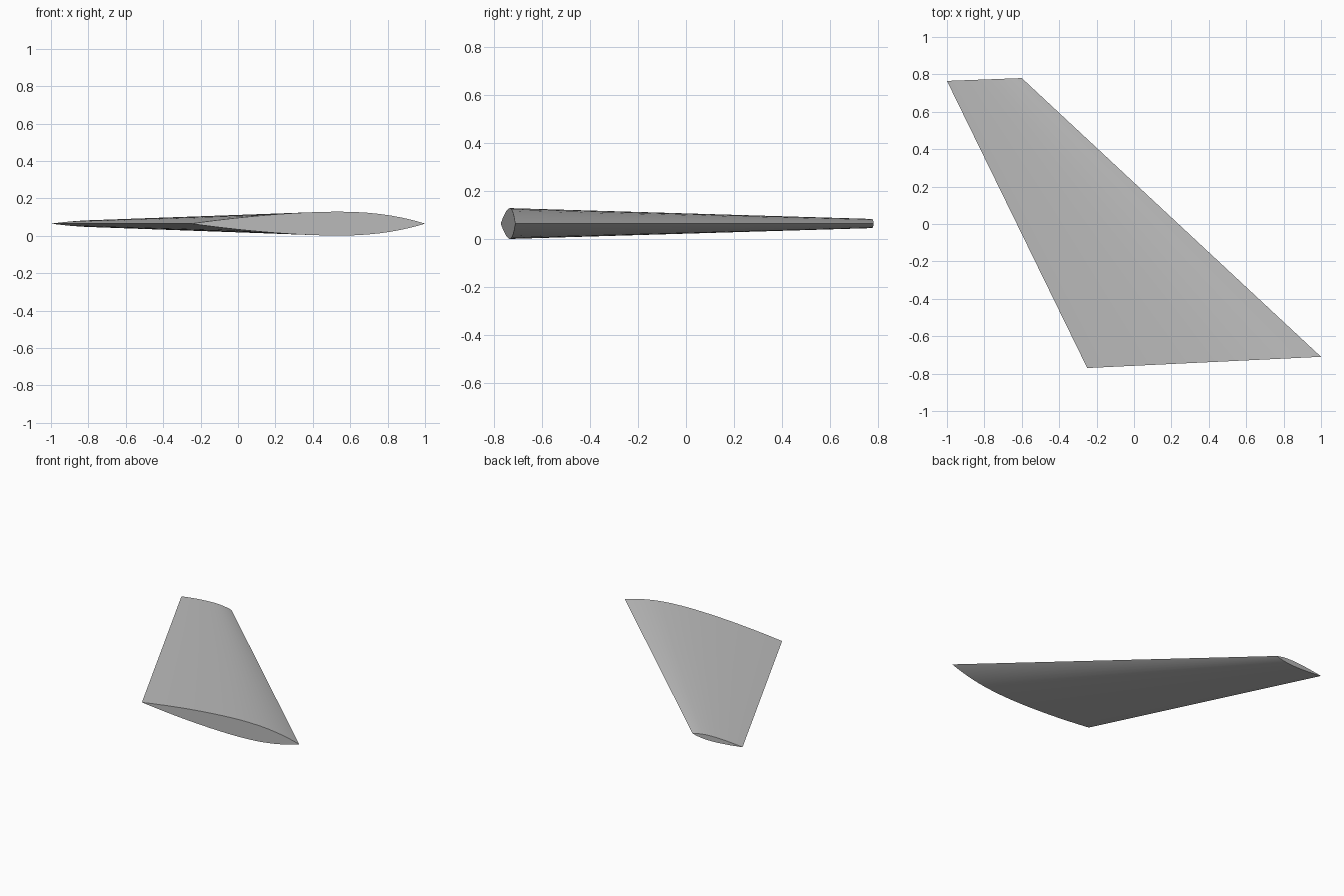
import bpy, bmesh, math
from mathutils import Vector

if "Cube" in bpy.data.objects:
    bpy.data.objects.remove(bpy.data.objects["Cube"])

MID_Z = 0.065
STEPS = 24      # chord divisions per side
CREST = 0.38    # chord position of the greatest thickness


def thickness(t):
    """Relative half thickness at chord position t, from nose to tail."""
    if t < CREST:
        return 1 - (1 - t / CREST) ** 2.3
    return 1 - ((t - CREST) / (1 - CREST)) ** 1.7


def section(bm, nose, tail, half):
    """Closed loop of vertices around one aerofoil section."""
    nose, tail = Vector((*nose, MID_Z)), Vector((*tail, MID_Z))
    loop = []
    for i in range(2 * STEPS):
        t = (1 - math.cos(math.pi * i / STEPS)) / 2
        side = 1 if i < STEPS else -1
        point = nose.lerp(tail, t)
        point.z += side * half * thickness(t)
        loop.append(bm.verts.new(point))
    return loop


# Swept, tapered wing: root and tip sections joined by a ruled skin
bm = bmesh.new()
root = section(bm, (1.0, -0.71), (-0.25, -0.77), 0.064)
tip = section(bm, (-0.6, 0.78), (-1.0, 0.765), 0.019)
count = len(root)
for i in range(count):
    j = (i + 1) % count
    bm.faces.new((root[i], root[j], tip[j], tip[i]))
bm.faces.new(root)
bm.faces.new(tip)
bmesh.ops.recalc_face_normals(bm, faces=bm.faces)
mesh = bpy.data.meshes.new("wing")
bm.to_mesh(mesh)
bm.free()
wing = bpy.data.objects.new("wing", mesh)
bpy.context.collection.objects.link(wing)

# Plain grey finish
grey = bpy.data.materials.new("plain grey")
grey.use_nodes = True
colour = (0.5, 0.5, 0.5, 1)
grey.diffuse_color = colour
grey.node_tree.nodes["Principled BSDF"].inputs["Base Color"].default_value = colour
mesh.materials.append(grey)

# Smooth skin with crisp nose, tail and end caps
bpy.context.view_layer.objects.active = wing
wing.select_set(True)
bpy.ops.object.shade_smooth_by_angle(angle=math.radians(12))
